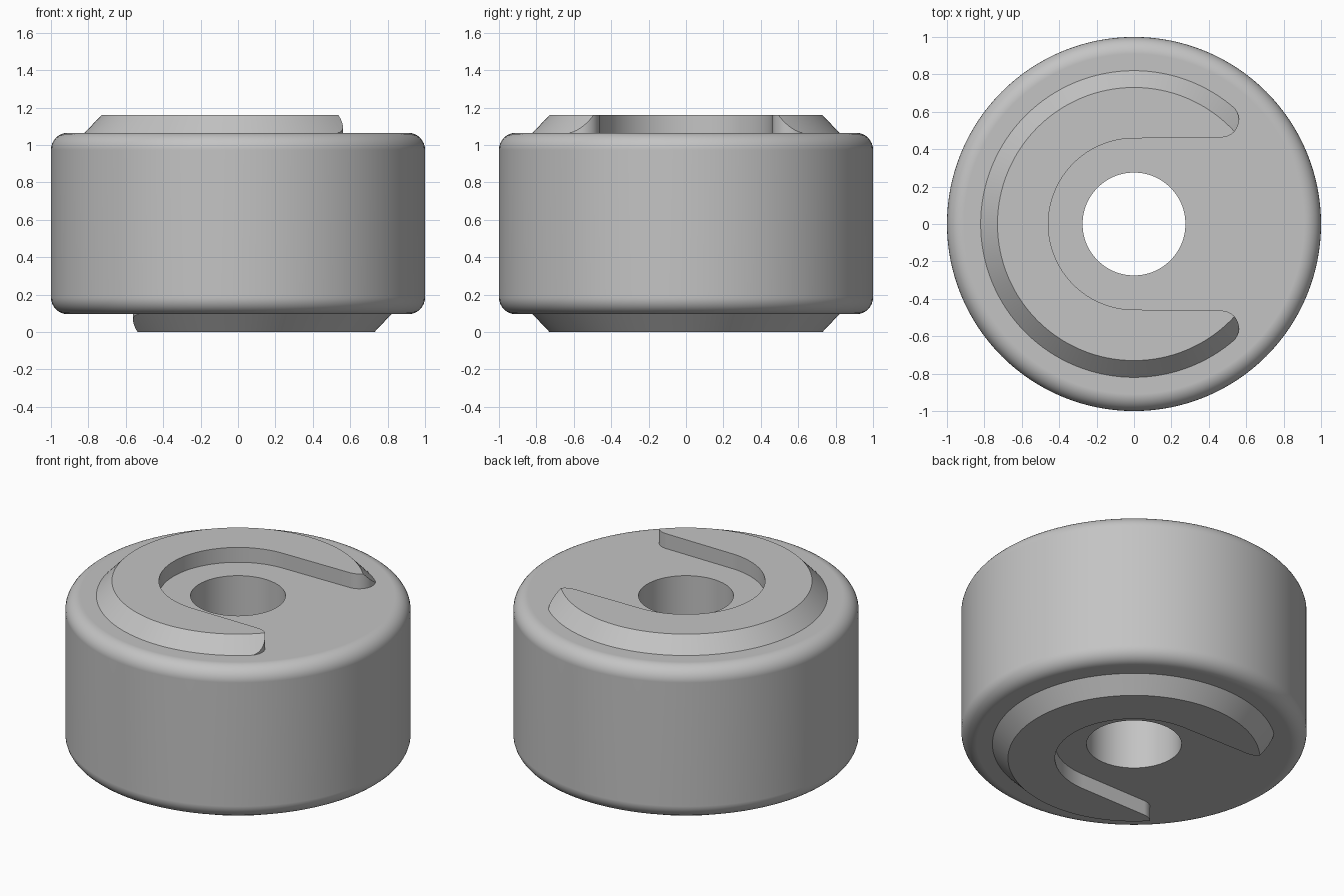
import bpy, bmesh, math
from math import sin, cos, pi

if "Cube" in bpy.data.objects:
    bpy.data.objects.remove(bpy.data.objects["Cube"])

SEG = 128
H, Z0, Z1 = 1.16, 0.095, 1.065          # full height, body bottom and top
R_BASE, R_TOP = 0.82, 0.73              # ridge outer radius, foot and crest

grey = bpy.data.materials.new("plain grey")
grey.diffuse_color = (0.55, 0.55, 0.55, 1)
grey.use_nodes = True
grey.node_tree.nodes["Principled BSDF"].inputs["Base Color"].default_value = grey.diffuse_color


def to_object(name, bm):
    bmesh.ops.recalc_face_normals(bm, faces=bm.faces)
    mesh = bpy.data.meshes.new(name)
    bm.to_mesh(mesh)
    bm.free()
    mesh.materials.append(grey)
    obj = bpy.data.objects.new(name, mesh)
    bpy.context.collection.objects.link(obj)
    return obj


def activate(obj):
    bpy.ops.object.select_all(action='DESELECT')
    obj.select_set(True)
    bpy.context.view_layer.objects.active = obj


def smooth(obj):
    activate(obj)
    bpy.ops.object.shade_smooth_by_angle(angle=math.radians(30))
    obj.modifiers.new("flat_faces", 'WEIGHTED_NORMAL').keep_sharp = True


# Rounded cylinder with a through hole: closed profile turned about z
F, HOLE, N = 0.09, 0.275, 8
profile = [(HOLE, Z0)]
profile += [(1 - F + F * sin(i * pi / 2 / N), Z0 + F - F * cos(i * pi / 2 / N)) for i in range(N + 1)]
profile += [(1 - F + F * cos(i * pi / 2 / N), Z1 - F + F * sin(i * pi / 2 / N)) for i in range(N + 1)]
profile += [(HOLE, Z1)]
bm = bmesh.new()
rings = [[bm.verts.new((r * cos(2 * pi * s / SEG), r * sin(2 * pi * s / SEG), z)) for r, z in profile]
         for s in range(SEG)]
for s in range(SEG):
    a, b = rings[s], rings[(s + 1) % SEG]
    for i in range(len(profile)):
        j = (i + 1) % len(profile)
        bm.faces.new((a[i], b[i], b[j], a[j]))
smooth(to_object("body", bm))

# C-shaped prism: inner arc, straight arms and rounded tips
TIP, CX, CY = 0.0935, 0.4675, 0.5565
end = math.atan2(CY, CX)
arm = []
for i in range(13):
    t = -pi / 2 + (end + pi / 2) * i / 12
    arm.append((CX + TIP * cos(t), CY + TIP * sin(t)))
inner = [(0.458 * cos(t), 0.458 * sin(t)) for t in (pi * 1.5 - pi * i / 64 for i in range(65))]
outer = [(0.95 * cos(t), 0.95 * sin(t)) for t in (end + (2 * pi - 2 * end) * i / 64 for i in range(65))]
outline = inner + arm + outer + [(x, -y) for x, y in reversed(arm)]
bm = bmesh.new()
base = bm.faces.new([bm.verts.new((x, y, Z1 - 0.1)) for x, y in outline])
top = bmesh.ops.extrude_face_region(bm, geom=[base])
bmesh.ops.translate(bm, vec=(0, 0, 0.3), verts=[v for v in top["geom"] if isinstance(v, bmesh.types.BMVert)])
cutter = to_object("ridge_cutter", bm)

# Ridge: low cone trimmed to the C shape
bm = bmesh.new()
bmesh.ops.create_cone(bm, cap_ends=True, segments=SEG, radius1=R_BASE, radius2=R_TOP, depth=H - Z1)
bmesh.ops.translate(bm, vec=(0, 0, (H + Z1) / 2), verts=bm.verts)
ridge = to_object("top_ridge", bm)
mod = ridge.modifiers.new("trim", 'BOOLEAN')
mod.operation, mod.solver, mod.object = 'INTERSECT', 'EXACT', cutter
activate(ridge)
bpy.ops.object.modifier_apply(modifier="trim")
bpy.data.objects.remove(cutter)

# Drop the hidden underside that rests on the body
bm = bmesh.new()
bm.from_mesh(ridge.data)
bmesh.ops.delete(bm, geom=[f for f in bm.faces if all(v.co.z < Z1 + 1e-4 for v in f.verts)], context='FACES')
bm.to_mesh(ridge.data)
bm.free()
smooth(ridge)

# Matching ridge below, turned half way about the y axis
lower = ridge.copy()
lower.data = ridge.data.copy()
lower.name = "bottom_ridge"
lower.rotation_euler = (0, pi, 0)
lower.location = (0, 0, H)
bpy.context.collection.objects.link(lower)
